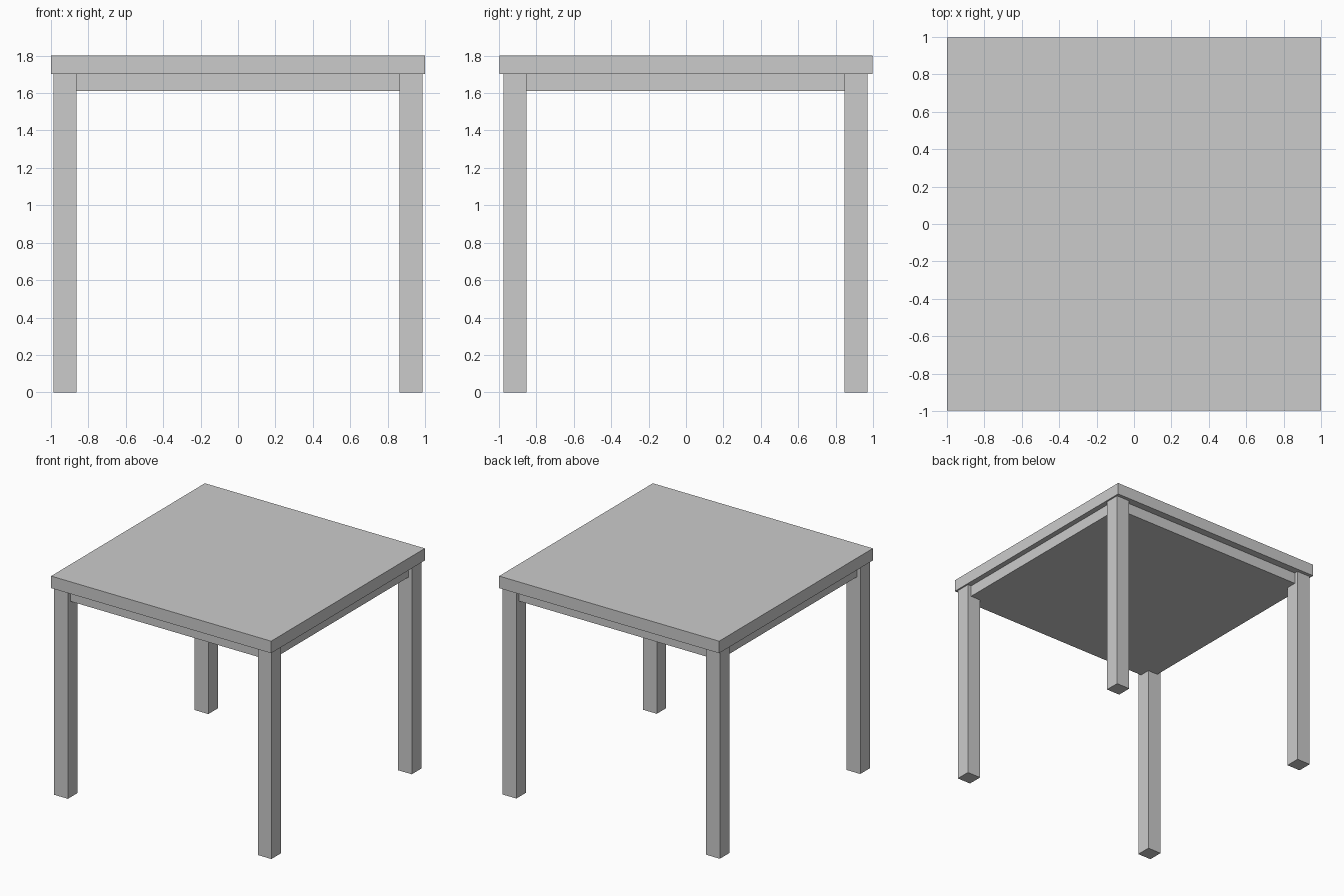
import bpy

if "Cube" in bpy.data.objects:
    bpy.data.objects.remove(bpy.data.objects["Cube"])


def box(name, x, y, z):
    """Box from (min, max) ranges along each axis."""
    bpy.ops.mesh.primitive_cube_add(size=1, location=[(a + b) / 2 for a, b in (x, y, z)])
    obj = bpy.context.object
    obj.name = name
    obj.scale = [b - a for a, b in (x, y, z)]
    bpy.ops.object.transform_apply(location=False, rotation=False, scale=True)
    return obj


TOP_BOTTOM = 1.703

# Table top slab
box("table_top", (-1, 1), (-0.998, 0.998), (TOP_BOTTOM, 1.802))

# Recessed solid apron block under the top
box("apron", (-0.955, 0.955), (-0.943, 0.937), (1.61, TOP_BOTTOM))

# Four square legs, one per corner
for side, sx in (("left", -1), ("right", 1)):
    for end, y in (("front", (-0.976, -0.853)), ("back", (0.847, 0.970))):
        x = sorted((sx * 0.863, sx * 0.987))
        box(f"{end}_{side}_leg", x, y, (0, TOP_BOTTOM))
